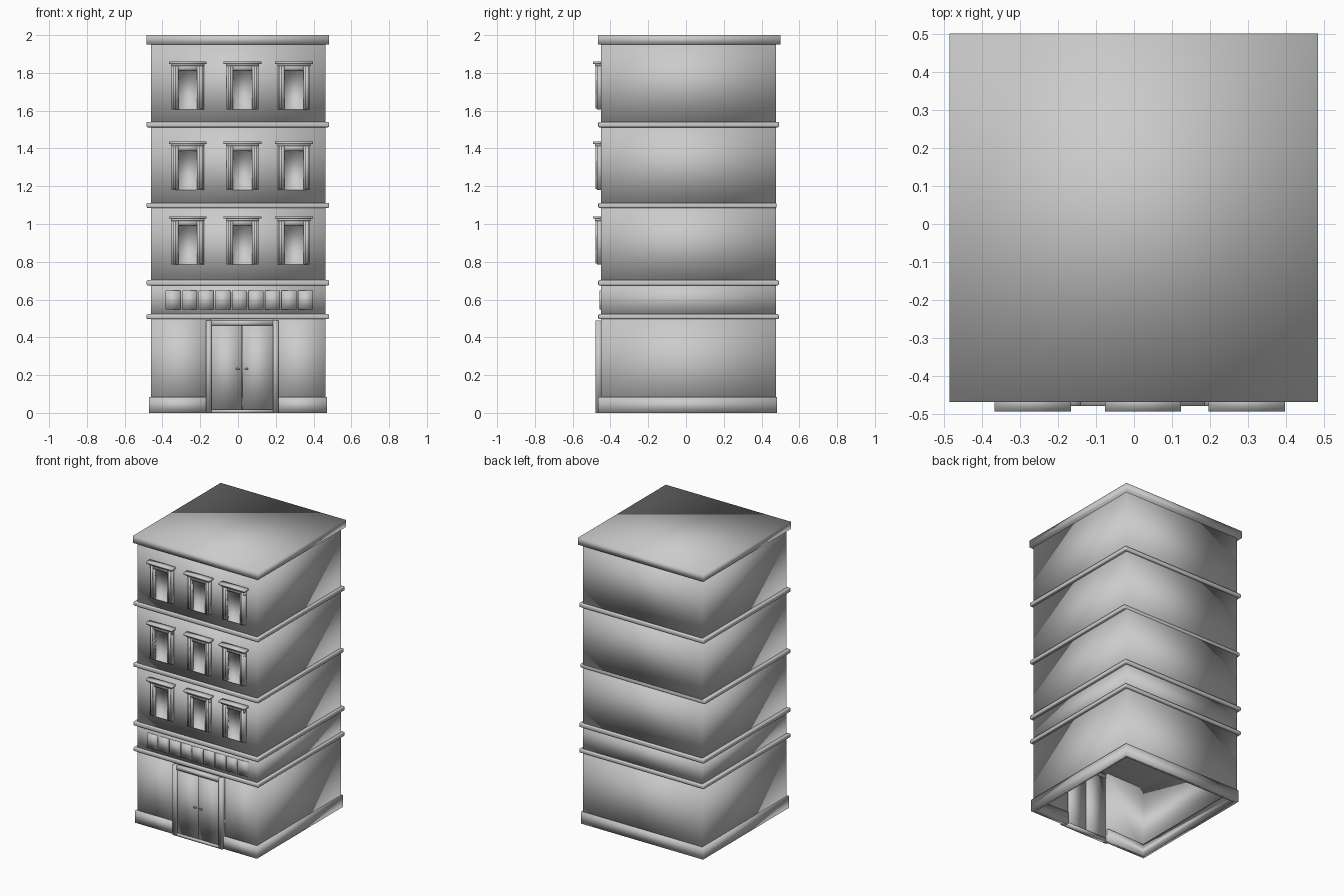
import bpy, bmesh

cube = bpy.data.objects.get("Cube")
if cube:
    bpy.data.objects.remove(cube, do_unlink=True)

stone = bpy.data.materials.new("grey_stone")
stone.use_nodes = True
COLOUR = (0.6, 0.6, 0.6, 1)
stone.diffuse_color = COLOUR
stone.node_tree.nodes["Principled BSDF"].inputs["Base Color"].default_value = COLOUR


def finish(name, bm):
    """Turn a bmesh into a soft-shaded stone object."""
    for face in bm.faces:
        face.smooth = True
    mesh = bpy.data.meshes.new(name)
    bm.to_mesh(mesh)
    bm.free()
    mesh.materials.append(stone)
    obj = bpy.data.objects.new(name, mesh)
    bpy.context.collection.objects.link(obj)
    return obj


def add_box(bm, x, y, z):
    """Add a box given its (low, high) range on each axis."""
    verts = bmesh.ops.create_cube(bm, size=1)["verts"]
    for v in verts:
        v.co = [r[0] if c < 0 else r[1] for c, r in zip(v.co, (x, y, z))]
    return verts


def box(name, x, y, z, bevel=0):
    bm = bmesh.new()
    add_box(bm, x, y, z)
    if bevel:
        bmesh.ops.bevel(bm, geom=bm.edges[:], offset=bevel, segments=2,
                        profile=0.5, affect='EDGES')
    return finish(name, bm)


def wall_ring(name, x, y, z, gap, thickness):
    """Upright wall around the plan, open at the doorway."""
    path = [(gap[1], y[0]), (x[1], y[0]), (x[1], y[1]),
            (x[0], y[1]), (x[0], y[0]), (gap[0], y[0])]
    bm = bmesh.new()
    low = [bm.verts.new((px, py, z[0])) for px, py in path]
    high = [bm.verts.new((px, py, z[1])) for px, py in path]
    for i in range(len(path) - 1):
        bm.faces.new((low[i], low[i + 1], high[i + 1], high[i]))
    obj = finish(name, bm)
    solid = obj.modifiers.new("thickness", 'SOLIDIFY')
    solid.thickness = thickness
    solid.offset = -1
    return obj


def niche(name, x, y, z):
    """Recess open to the front, with faces turned inward."""
    bm = bmesh.new()
    add_box(bm, x, y, z)
    bmesh.ops.delete(bm, geom=[f for f in bm.faces if f.normal.y < -0.5], context='FACES')
    bmesh.ops.reverse_faces(bm, faces=bm.faces[:])
    return finish(name, bm)


# Walls: open storey with a doorway, closed storeys above
WALL_X, WALL_Y = (-0.46, 0.463), (-0.45, 0.477)
DOOR_X = 0.022
doorway = (DOOR_X - 0.165, DOOR_X + 0.165)
wall_ring("ground_floor_wall", WALL_X, WALL_Y, (0, 0.51), doorway, 0.012)
for i, z in enumerate([(0.51, 0.69), (0.69, 1.1), (1.1, 1.525), (1.525, 1.96)]):
    box(f"storey_wall_{i + 1}", WALL_X, WALL_Y, z)
wall_ring("base_plinth", (-0.47, 0.472), (-0.465, 0.483), (0, 0.083), doorway, 0.035)

# Belt courses and roof slab
EDGE_X = (-0.484, 0.483)
for i, (z0, z1, back) in enumerate([(0.497, 0.523, 0.492), (0.675, 0.703, 0.492),
                                    (1.085, 1.112, 0.479), (1.512, 1.54, 0.492)]):
    box(f"belt_course_{i + 1}", EDGE_X, (-0.465, back), (z0, z1), 0.006)
box("roof_slab", EDGE_X, (-0.467, 0.5), (1.95, 2.0))

# Windows: pilasters, header, stepped lintel and recessed pane
for row, z in enumerate((0.785, 1.18, 1.605)):
    for col, cx in enumerate((-0.266, 0.024, 0.296)):
        tag = f"{row + 1}_{col + 1}"
        bm = bmesh.new()
        for side in (-1, 1):
            span = lambda a, b: sorted((cx + side * a, cx + side * b))
            add_box(bm, span(0.05, 0.085), (-0.47, -0.445), (z, z + 0.235))
            add_box(bm, span(0.062, 0.077), (-0.478, -0.465), (z + 0.006, z + 0.235))
        add_box(bm, (cx - 0.085, cx + 0.085), (-0.47, -0.445), (z + 0.207, z + 0.24))
        finish(f"window_frame_{tag}", bm)
        bm = bmesh.new()
        for half, front, z0, z1 in ((0.088, -0.482, 0.232, 0.243), (0.1, -0.493, 0.243, 0.256)):
            add_box(bm, (cx - half, cx + half), (front, -0.445), (z + z0, z + z1))
        finish(f"window_lintel_{tag}", bm)
        niche(f"window_pane_{tag}", (cx - 0.05, cx + 0.05), (-0.47, -0.452), (z, z + 0.207))

# Row of square panels above the door
for i in range(9):
    cx = 0.007 + (i - 4) * 0.0877
    box(f"square_panel_{i + 1}", (cx - 0.04, cx + 0.04), (-0.458, -0.445), (0.547, 0.648))

# Door: frame, two leaves and handles
bm = bmesh.new()
for side in (-1, 1):
    add_box(bm, sorted((DOOR_X + side * 0.163, DOOR_X + side * 0.192)), (-0.478, -0.445), (0, 0.49))
add_box(bm, (DOOR_X - 0.163, DOOR_X + 0.163), (-0.478, -0.445), (0.462, 0.49))
add_box(bm, (DOOR_X - 0.163, DOOR_X + 0.163), (-0.478, -0.445), (0, 0.018))
finish("door_frame", bm)
for side, label in ((-1, "right"), (1, "left")):
    box(f"door_leaf_{label}", sorted((DOOR_X + side * 0.001, DOOR_X + side * 0.163)),
        (-0.468, -0.45), (0.018, 0.462))
    box(f"door_handle_{label}", sorted((DOOR_X + side * 0.012, DOOR_X + side * 0.032)),
        (-0.477, -0.467), (0.23, 0.238))
